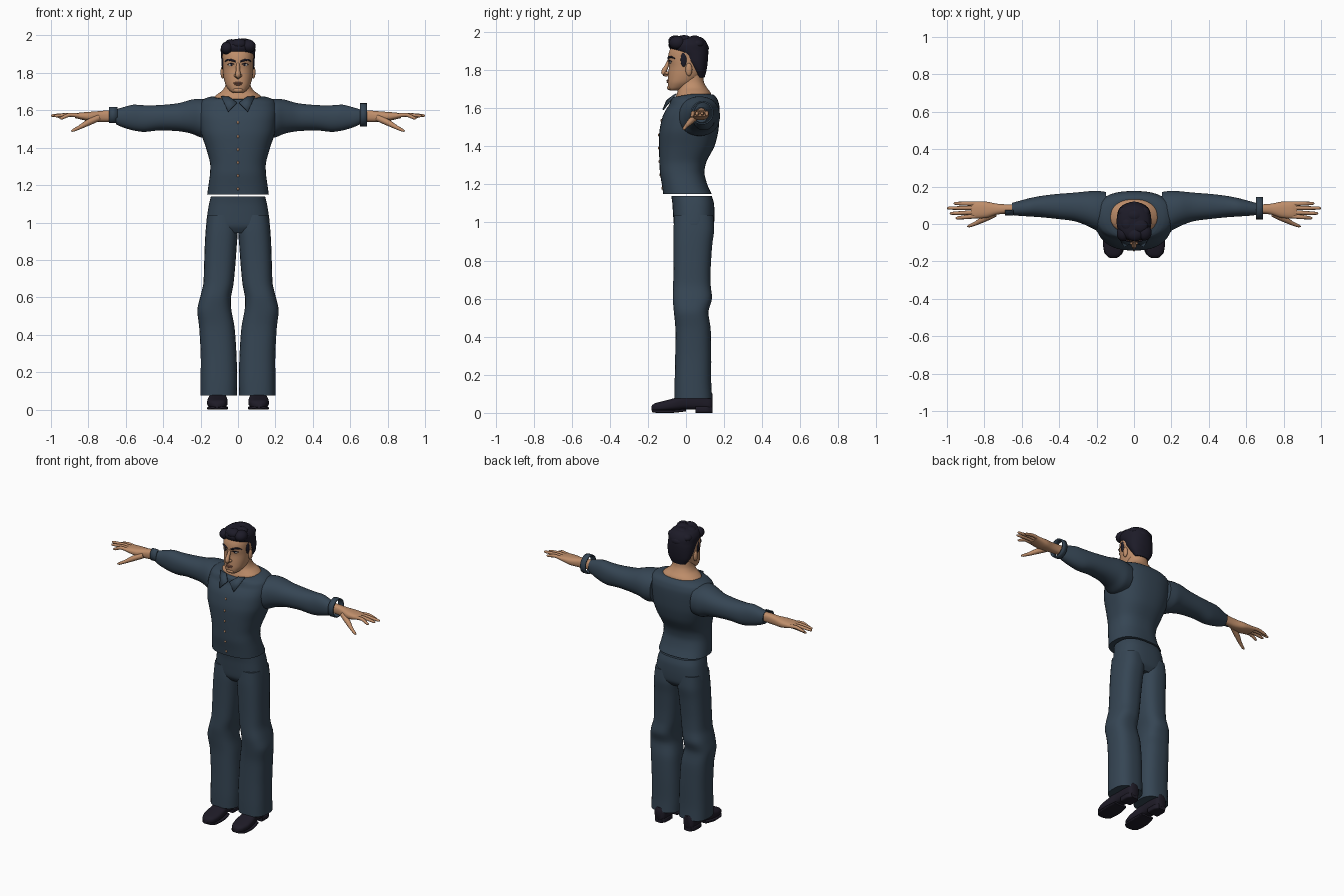
import bpy, bmesh, math
from mathutils import Vector


def material(name, rgb):
    m = bpy.data.materials.new(name)
    m.diffuse_color = (*rgb, 1)
    return m


NAVY = material("navy_cloth", (0.036, 0.060, 0.088))
SKIN = material("skin", (0.52, 0.27, 0.145))
HAIR = material("black_hair", (0.012, 0.011, 0.021))
SHOE = material("dark_leather", (0.013, 0.011, 0.02))
LIPS = material("lips", (0.33, 0.14, 0.09))
WHITE = material("eye_white", (0.6, 0.58, 0.55))


def finish(name, bm, mat, mirror=False, angle=50):
    bmesh.ops.recalc_face_normals(bm, faces=bm.faces)
    me = bpy.data.meshes.new(name)
    bm.to_mesh(me)
    bm.free()
    ob = bpy.data.objects.new(name, me)
    bpy.context.collection.objects.link(ob)
    me.materials.append(mat)
    if mirror:
        ob.modifiers.new("mirror", 'MIRROR').use_mirror_merge = False
    bpy.ops.object.select_all(action='DESELECT')
    ob.select_set(True)
    bpy.context.view_layer.objects.active = ob
    bpy.ops.object.shade_smooth_by_angle(angle=math.radians(angle))
    return ob


def smooth_rows(rows, steps=4):
    """Spline between cross-section rows."""
    out = []
    for i in range(len(rows) - 1):
        p0, p1 = rows[max(i - 1, 0)], rows[i]
        p2, p3 = rows[i + 1], rows[min(i + 2, len(rows) - 1)]
        for s in range(steps):
            t = s / steps
            h = (2*t**3 - 3*t*t + 1, t**3 - 2*t*t + t, 3*t*t - 2*t**3, t**3 - t*t)
            out.append([h[0]*b + h[1]*.4*(c - a) + h[2]*c + h[3]*.4*(d - b)
                        for a, b, c, d in zip(p0, p1, p2, p3)])
    return out + [list(rows[-1])]


def skin_rings(bm, rings):
    vs = [[bm.verts.new(p) for p in r] for r in rings]
    n = len(vs[0])
    for a, b in zip(vs, vs[1:]):
        for i in range(n):
            bm.faces.new((a[i], a[(i+1) % n], b[(i+1) % n], b[i]))
    bm.faces.new(vs[0])
    bm.faces.new(vs[-1])


def loft(name, axis, rows, mat, mirror=False, power=2.2, segs=28, warp=None):
    """Rows: position on axis, then low/high extents on the two other axes."""
    rings = []
    for t, a0, a1, b0, b1 in smooth_rows(rows):
        ring = []
        for i in range(segs):
            w = 2 * math.pi * (i + .5) / segs
            c, s = math.cos(w), math.sin(w)
            a = (a0+a1)/2 + (a1-a0)/2 * math.copysign(abs(c)**(2/power), c)
            b = (b0+b1)/2 + (b1-b0)/2 * math.copysign(abs(s)**(2/power), s)
            p = {'x': (t, a, b), 'y': (a, t, b), 'z': (a, b, t)}[axis]
            ring.append(warp(*p) if warp else p)
        rings.append(ring)
    bm = bmesh.new()
    skin_rings(bm, rings)
    return finish(name, bm, mat, mirror)


def tubes(name, paths, mat, mirror=False, segs=10):
    """Tapered rounded tubes through points (x, y, z, radius)."""
    bm = bmesh.new()
    for path in paths:
        rows = smooth_rows(path, 3)
        pts = [Vector(r[:3]) for r in rows]
        rings = []
        for i, r in enumerate(rows):
            d = (pts[min(i+1, len(pts)-1)] - pts[max(i-1, 0)]).normalized()
            u = d.cross(Vector((0, 0, 1)) if abs(d.z) < .8 else Vector((1, 0, 0))).normalized()
            v = d.cross(u)
            rings.append([pts[i] + r[3]*(u*math.cos(2*math.pi*k/segs) + v*math.sin(2*math.pi*k/segs))
                          for k in range(segs)])
        skin_rings(bm, rings)
    return finish(name, bm, mat, mirror)


def blobs(name, items, mat, mirror=False):
    """Ellipsoids given as (centre, half sizes)."""
    bm = bmesh.new()
    for c, s in items:
        for v in bmesh.ops.create_uvsphere(bm, u_segments=14, v_segments=10, radius=1)["verts"]:
            v.co = Vector(c) + Vector((v.co.x*s[0], v.co.y*s[1], v.co.z*s[2]))
    return finish(name, bm, mat, mirror)


# Jacket: body dips at the front of the neckline
def neckline(x, y, z):
    k = max(0, min(1, (z - 1.6) / .065))
    return x, y, z + k * (.17 * min(0, y - .03) - .05 * max(0, y - .1))


loft("jacket_body", 'z', [
    (1.15, -.165, .165, -.12, .135), (1.20, -.158, .158, -.127, .112),
    (1.26, -.15, .15, -.137, .097), (1.32, -.15, .15, -.14, .108),
    (1.40, -.172, .172, -.142, .15), (1.48, -.198, .198, -.14, .17),
    (1.56, -.208, .208, -.122, .176), (1.615, -.208, .208, -.093, .175),
    (1.65, -.195, .195, -.083, .165), (1.668, -.165, .165, -.08, .152),
    (1.675, -.132, .132, -.075, .14)], NAVY, power=2.5, segs=40, warp=neckline)
loft("sleeve", 'x', [
    (.15, -.035, .172, 1.46, 1.655), (.20, -.035, .178, 1.455, 1.662),
    (.25, -.01, .175, 1.475, 1.657), (.32, .015, .168, 1.488, 1.638),
    (.42, .028, .16, 1.492, 1.628), (.50, .036, .15, 1.484, 1.627),
    (.56, .04, .138, 1.492, 1.63), (.62, .044, .122, 1.51, 1.615),
    (.652, .048, .113, 1.525, 1.605)], NAVY, mirror=True)

# Collar flaps
bm = bmesh.new()
bm.faces.new([bm.verts.new(p) for p in [(.09, -.05, 1.673), (.052, -.118, 1.59),
                                        (.006, -.098, 1.638), (.045, -.058, 1.668)]])
flap = finish("collar_flap", bm, NAVY, True)
flap.modifiers.new("thickness", 'SOLIDIFY').thickness = .007


# Cuffs: a loose ring on one wrist, a front half on the other
def cuff(name, x0, x1, ry, rz, start, sweep):
    n = 24
    bm = bmesh.new()
    pts = [[bm.verts.new((x, .085 + ry*math.cos(start + sweep*i/n), 1.576 + rz*math.sin(start + sweep*i/n)))
            for x in (x0, x1)] for i in range(n + 1)]
    for a, b in zip(pts, pts[1:]):
        bm.faces.new((a[0], a[1], b[1], b[0]))
    bmesh.ops.remove_doubles(bm, verts=bm.verts, dist=.0001)
    ob = finish(name, bm, NAVY)
    ob.modifiers.new("thickness", 'SOLIDIFY').thickness = .008


cuff("cuff_ring", .653, .69, .06, .062, 0, 2*math.pi)
cuff("cuff_half", -.69, -.645, .04, .045, math.pi*.6, math.pi*.8)

# Buttons down the jacket front
blobs("buttons", [((0, y, z), (.006, .005, .008)) for y, z in
                  [(-.124, 1.18), (-.135, 1.25), (-.140, 1.32), (-.142, 1.39), (-.142, 1.46), (-.129, 1.535)]], SKIN)

# Trousers
loft("trouser_hips", 'z', [
    (1.14, -.145, .145, -.078, .135), (1.10, -.155, .155, -.072, .147),
    (1.04, -.165, .165, -.068, .15), (.98, -.17, .17, -.062, .145),
    (.945, -.15, .15, -.04, .12)], NAVY, power=2.6, segs=36)
loft("trouser_leg", 'z', [
    (1.04, .01, .164, -.062, .143), (.96, .001, .173, -.066, .148), (.88, .006, .178, -.066, .138),
    (.76, .015, .182, -.066, .13), (.67, .024, .186, -.068, .13),
    (.60, .037, .203, -.07, .137), (.53, .035, .218, -.064, .118),
    (.44, .018, .208, -.056, .13), (.30, .008, .2, -.057, .133),
    (.16, .004, .2, -.06, .133), (.075, .006, .2, -.06, .138)], NAVY, mirror=True, power=2.6)

# Shoes
loft("shoe", 'y', [
    (-.182, .095, .128, .012, .035), (-.165, .07, .15, .008, .05), (-.12, .056, .165, .008, .062),
    (-.06, .056, .162, .012, .078), (.0, .065, .152, .018, .1), (.07, .064, .15, .015, .115),
    (.125, .07, .146, .01, .108), (.14, .085, .13, .02, .1)], SHOE, mirror=True, power=2.8)
loft("shoe_heel", 'y', [(.05, .066, .15, 0, .035), (.11, .066, .15, 0, .035), (.138, .082, .134, 0, .035)],
     SHOE, mirror=True, power=5)
loft("shoe_sole", 'y', [(-.178, .085, .135, .004, .018), (-.15, .058, .16, 0, .016),
                        (-.07, .053, .165, 0, .016), (.0, .062, .153, .008, .022)], SHOE, mirror=True, power=5)

# Hands
loft("palm", 'x', [
    (.645, .056, .105, 1.54, 1.602), (.70, .054, .106, 1.538, 1.6), (.74, .048, .11, 1.537, 1.596),
    (.79, .032, .12, 1.54, 1.592), (.845, .03, .12, 1.552, 1.588), (.872, .034, .117, 1.558, 1.582)],
    SKIN, mirror=True, power=2.6, segs=20)
tubes("fingers", [[(.84, y0, 1.57, .012), (.90, (y0+y1)/2, 1.576, .011),
                   (tip - .012, y1, z, .008), (tip, y1, z, .002)]
                  for y0, y1, tip, z in [(.042, .032, .955, 1.558), (.063, .057, .985, 1.57),
                                         (.086, .085, 1.0, 1.572), (.108, .11, .965, 1.565)]], SKIN, mirror=True)
tubes("thumb", [[(.745, .055, 1.56, .018), (.80, .028, 1.535, .017), (.845, .004, 1.51, .011),
                 (.88, -.01, 1.493, .008), (.892, -.013, 1.488, .002)]], SKIN, mirror=True)

# Neck and head
loft("neck", 'z', [
    (1.60, -.115, .115, -.06, .13), (1.665, -.128, .128, -.052, .133), (1.685, -.112, .112, -.046, .128),
    (1.708, -.082, .082, -.04, .11), (1.74, -.066, .066, -.035, .094), (1.80, -.062, .062, -.03, .088)], SKIN)
loft("head", 'z', [
    (1.692, -.025, .025, -.084, -.04), (1.705, -.045, .045, -.093, .0), (1.735, -.066, .066, -.096, .05),
    (1.775, -.077, .077, -.094, .085), (1.82, -.082, .082, -.09, .1), (1.86, -.084, .084, -.095, .105),
    (1.90, -.084, .084, -.088, .105), (1.95, -.068, .068, -.06, .085), (1.965, -.03, .03, -.02, .05)],
    SKIN, segs=36)
tubes("nose", [[(0, -.088, 1.85, .009), (0, -.102, 1.82, .011), (0, -.116, 1.793, .014),
                (0, -.112, 1.78, .013), (0, -.095, 1.772, .006)]], SKIN)
blobs("nostril_wing", [((.013, -.1, 1.785), (.009, .012, .009))], SKIN, True)
blobs("chin", [((0, -.085, 1.708), (.028, .014, .014))], SKIN)
blobs("ear", [((.082, .015, 1.803), (.012, .018, .034))], SKIN, True)
blobs("lips", [((0, -.094, 1.746), (.025, .009, .005)), ((0, -.094, 1.738), (.02, .009, .005))], LIPS)
blobs("eye", [((.036, -.081, 1.842), (.016, .007, .007))], WHITE, True)
blobs("iris", [((.035, -.085, 1.842), (.006, .005, .0065))], HAIR, True)
tubes("eyelid", [[(.018, -.091, 1.846, .002), (.036, -.088, 1.85, .003), (.055, -.073, 1.845, .002)]], HAIR, True)
tubes("eyebrow", [[(.012, -.094, 1.86, .004), (.035, -.09, 1.868, .006), (.055, -.077, 1.87, .005),
                   (.07, -.058, 1.86, .002)]], HAIR, True)

# Hair: cap that recedes behind the face, plus wavy locks
loft("hair_cap", 'z', [
    (1.762, -.05, .05, .055, .098), (1.80, -.076, .076, .03, .108), (1.84, -.087, .087, -.005, .114),
    (1.88, -.09, .09, -.035, .117), (1.905, -.092, .092, -.075, .117), (1.935, -.092, .092, -.09, .113),
    (1.96, -.078, .078, -.08, .098), (1.974, -.05, .05, -.06, .075), (1.978, -.015, .015, -.02, .03)],
    HAIR, segs=36)
blobs("sideburn", [((.081, -.012, 1.855), (.007, .016, .038))], HAIR, True)
blobs("hair_locks", [
    ((-.058, -.05, 1.932), (.035, .042, .034)), ((.005, -.055, 1.953), (.045, .038, .03)),
    ((.055, -.045, 1.943), (.04, .044, .036)), ((.03, -.01, 1.962), (.045, .04, .022)),
    ((-.035, .0, 1.96), (.035, .04, .02)), ((.0, .045, 1.96), (.045, .035, .022)),
    ((.05, .06, 1.938), (.035, .035, .026)), ((-.05, .06, 1.938), (.035, .035, .026)),
    ((.0, .09, 1.915), (.05, .03, .03))], HAIR)
